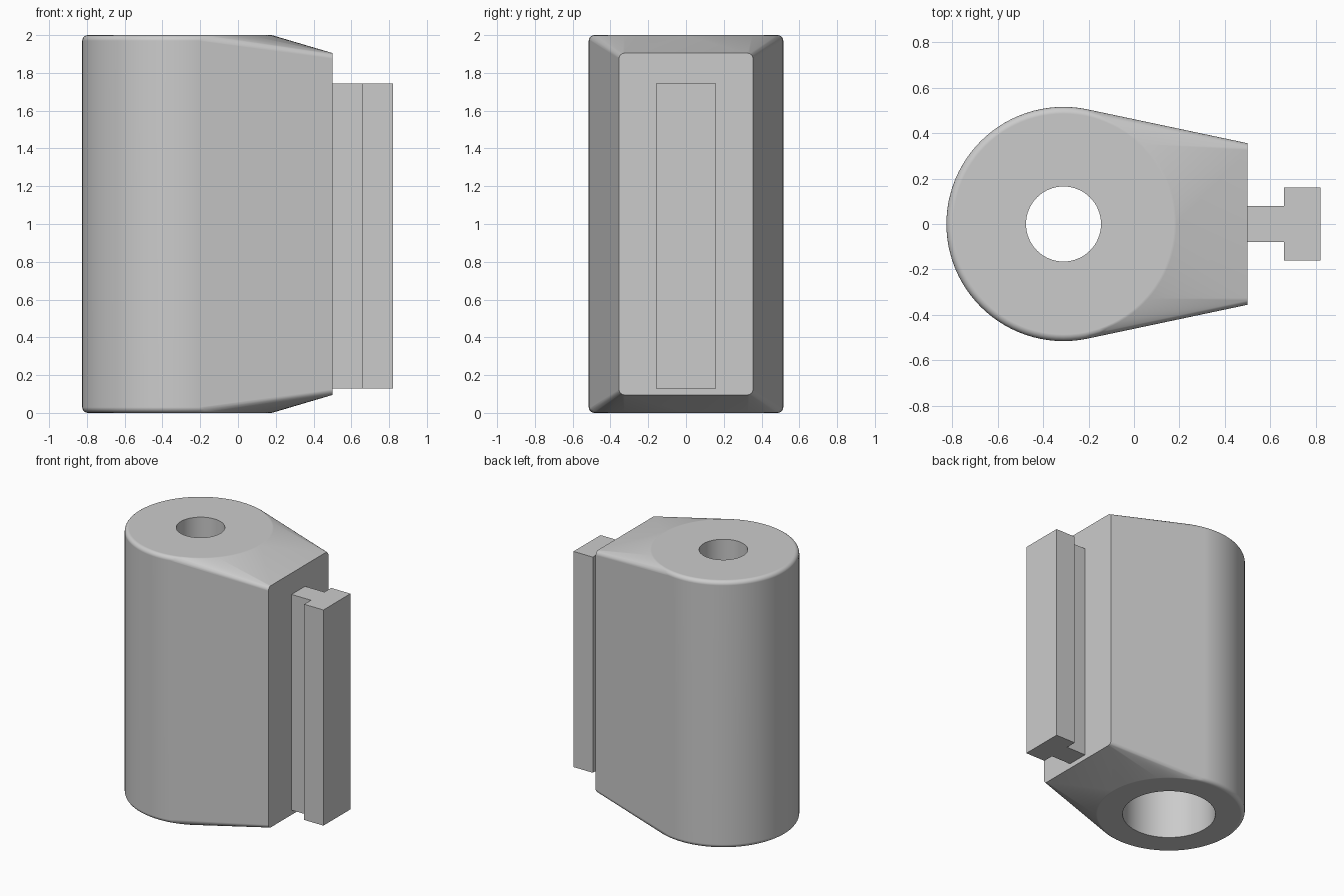
import bpy, bmesh, math
from mathutils import Vector

if "Cube" in bpy.data.objects:
    bpy.data.objects.remove(bpy.data.objects["Cube"])

CX, R, FIL, SEG = -0.31, 0.515, 0.03, 96

grey = bpy.data.materials.new("light grey")
grey.diffuse_color = (0.6, 0.6, 0.6, 1)
grey.use_nodes = True
grey.node_tree.nodes["Principled BSDF"].inputs["Base Color"].default_value = grey.diffuse_color


def add_object(name, bm):
    bmesh.ops.recalc_face_normals(bm, faces=bm.faces)
    mesh = bpy.data.meshes.new(name)
    bm.to_mesh(mesh)
    bm.free()
    mesh.materials.append(grey)
    ob = bpy.data.objects.new(name, mesh)
    bpy.context.collection.objects.link(ob)
    return ob


# Body: hull of a filleted cylinder and a rounded rectangular end face
bm = bmesh.new()
arc = [i * math.pi / 8 for i in range(5)]
for a in arc:
    r = R - FIL + FIL * math.cos(a)
    for z in (FIL - FIL * math.sin(a), 2 - FIL + FIL * math.sin(a)):
        for i in range(SEG):
            t = 2 * math.pi * i / SEG
            bm.verts.new((CX + r * math.cos(t), r * math.sin(t), z))
for a in arc:
    y = 0.355 - FIL + FIL * math.cos(a)
    for sy in (-1, 1):
        bm.verts.new((0.5, sy * y, 1.905 - FIL + FIL * math.sin(a)))
        bm.verts.new((0.5, sy * y, 0.095 + FIL - FIL * math.sin(a)))
hull = bmesh.ops.convex_hull(bm, input=bm.verts)
junk = {g for g in hull["geom_interior"] + hull["geom_unused"]
        if isinstance(g, bmesh.types.BMVert)}
bmesh.ops.delete(bm, geom=list(junk), context='VERTS')
bmesh.ops.dissolve_limit(bm, angle_limit=0.005, verts=bm.verts, edges=bm.edges)
body = add_object("body", bm)

# Stepped bore: narrow hole at the top, wide counterbore from below
bm = bmesh.new()
rings = []
for r, z in ((0.315, -0.1), (0.315, 1.5), (0.165, 1.5), (0.165, 2.1)):
    rings.append([bm.verts.new((CX + r * math.cos(2 * math.pi * i / 64),
                                r * math.sin(2 * math.pi * i / 64), z))
                  for i in range(64)])
for lo, hi in zip(rings, rings[1:]):
    for i in range(64):
        j = (i + 1) % 64
        bm.faces.new((lo[i], lo[j], hi[j], hi[i]))
bm.faces.new(rings[0])
bm.faces.new(rings[-1])
cutter = add_object("bore_cutter", bm)
cutter.hide_render = True
cutter.hide_viewport = True

cut = body.modifiers.new("bore", 'BOOLEAN')
cut.operation = 'DIFFERENCE'
cut.solver = 'EXACT'
cut.object = cutter

# Bake the bore, then smooth the rounded surfaces
bpy.context.view_layer.update()
baked = bpy.data.meshes.new_from_object(
    body.evaluated_get(bpy.context.evaluated_depsgraph_get()))
body.modifiers.clear()
body.data = baked
bpy.data.objects.remove(cutter)
bpy.context.view_layer.objects.active = body
body.select_set(True)
bpy.ops.object.shade_smooth_by_angle(angle=math.radians(30))
weighted = body.modifiers.new("flat_faces", 'WEIGHTED_NORMAL')
weighted.keep_sharp = True

# T-shaped rail on the end face
half = [(0.5, 0.08), (0.66, 0.08), (0.66, 0.16), (0.82, 0.16)]
profile = half + [(x, -y) for x, y in reversed(half)]
bm = bmesh.new()
face = bm.faces.new([bm.verts.new((x, y, 0.13)) for x, y in profile])
top = bmesh.ops.extrude_face_region(bm, geom=[face])["geom"]
bmesh.ops.translate(bm, vec=Vector((0, 0, 1.615)),
                    verts=[v for v in top if isinstance(v, bmesh.types.BMVert)])
add_object("t_rail", bm)
